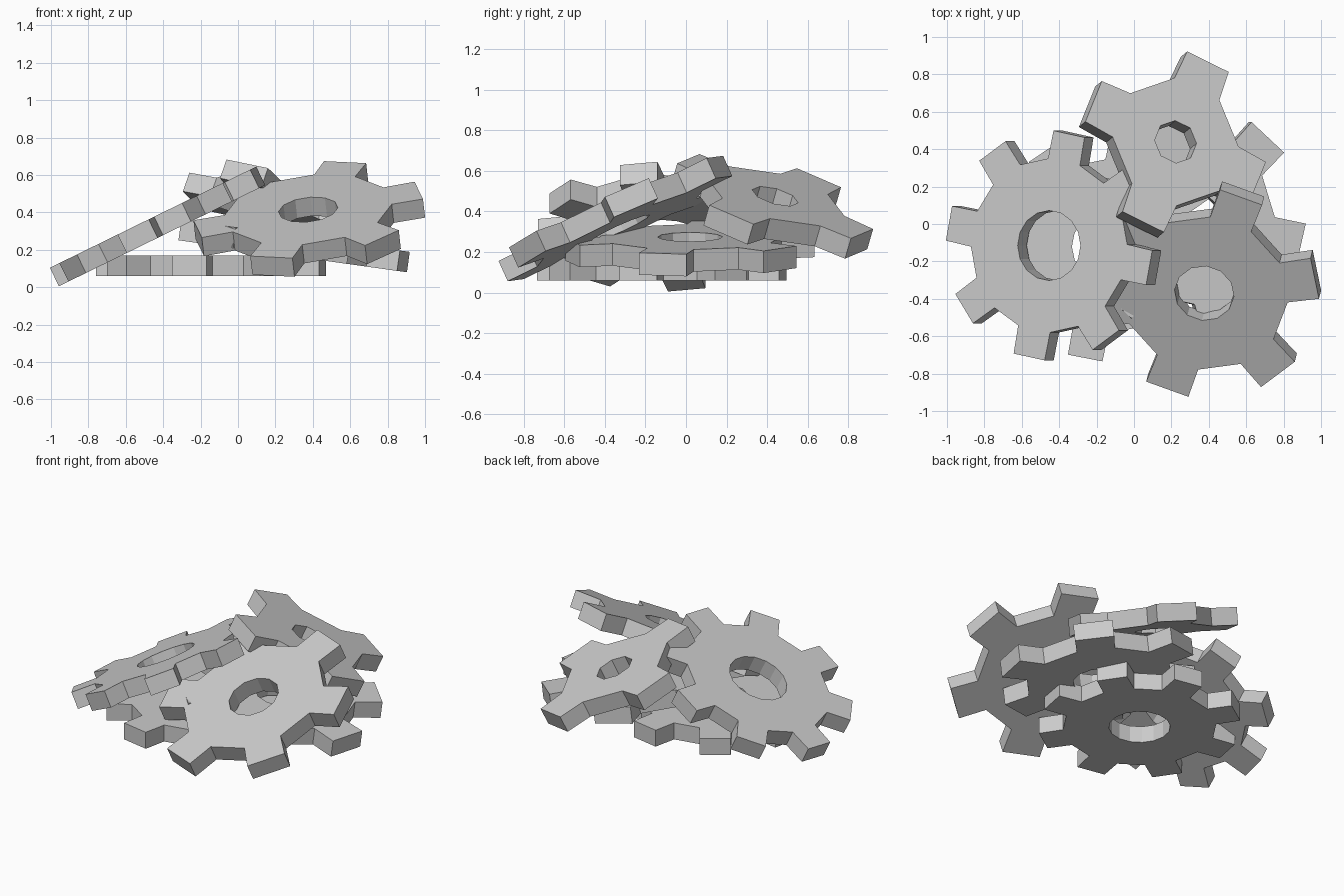
import bpy
import bmesh
from math import cos, sin, radians
from mathutils import Matrix, Vector

THICKNESS = 0.11

cube = bpy.data.objects.get("Cube")
if cube:
    bpy.data.objects.remove(cube, do_unlink=True)

# One plain grey for every gear
grey = bpy.data.materials.new("plain_grey")
grey.use_nodes = True
colour = (0.6, 0.6, 0.6, 1.0)
grey.diffuse_color = colour
grey.node_tree.nodes["Principled BSDF"].inputs["Base Color"].default_value = colour


def polar(radius, degrees):
    return Vector((radius * cos(radians(degrees)), radius * sin(radians(degrees)), 0))


def make_gear(name, teeth, tip, root, hole, tip_half, root_half, centre, slope, heading):
    """Gear with a bore; slope is (dz/dx, dz/dy), heading aims the first tooth."""
    bm = bmesh.new()
    # Each tooth has root, tip, tip and root corners, paired with bore corners
    outer, inner = [], []
    for i in range(teeth):
        mid = 360 * i / teeth
        for radius, offset in ((root, -root_half), (tip, -tip_half),
                               (tip, tip_half), (root, root_half)):
            outer.append(bm.verts.new(polar(radius, mid + offset)))
        for side in (-1, 1):
            inner.append(bm.verts.new(polar(hole, mid + side * 90 / teeth)))
    for i in range(teeth):
        a, b, c, d = outer[4 * i:4 * i + 4]
        h0, h1 = inner[2 * i], inner[2 * i + 1]
        after = (i + 1) % teeth
        bm.faces.new((a, b, c, d))
        bm.faces.new((a, d, h1, h0))
        bm.faces.new((d, outer[4 * after], inner[2 * after], h1))
    # Give the flat outline its thickness, centred on the gear's plane
    flat = bm.faces[:]
    result = bmesh.ops.extrude_face_region(bm, geom=flat, use_keep_orig=True)
    top = [v for v in result["geom"] if isinstance(v, bmesh.types.BMVert)]
    bmesh.ops.translate(bm, verts=top, vec=(0, 0, THICKNESS))
    bmesh.ops.translate(bm, verts=bm.verts[:], vec=(0, 0, -THICKNESS / 2))
    bmesh.ops.recalc_face_normals(bm, faces=bm.faces[:])

    # Lean the gear onto its plane
    normal = Vector((-slope[0], -slope[1], 1)).normalized()
    along = polar(1, heading)
    along.z = slope[0] * along.x + slope[1] * along.y
    along.normalize()
    across = normal.cross(along)
    turn = Matrix((along, across, normal)).transposed().to_4x4()
    mesh = bpy.data.meshes.new(name)
    bm.to_mesh(mesh)
    bm.free()
    mesh.materials.append(grey)
    gear = bpy.data.objects.new(name, mesh)
    gear.matrix_world = Matrix.Translation(centre) @ turn
    bpy.context.collection.objects.link(gear)


# Tooth count, radii and half angles for each gear pattern
LARGE = (8, 0.615, 0.465, 0.187, 8.8, 12)
MEDIUM = (6, 0.617, 0.45, 0.16, 11.2, 15)
SMALL = (4, 0.513, 0.355, 0.118, 14.2, 22.5)

make_gear("flat_base_gear", *LARGE, (-0.145, -0.12, 0.115), (0, 0), 79)
make_gear("lower_left_gear", *MEDIUM, (0.30, 0.02, 0.22), (-0.14, 0), -13)
make_gear("right_leaning_gear", *LARGE, (-0.43, -0.115, 0.325), (0.49, 0), 167.5)
make_gear("front_leaning_gear", *MEDIUM, (0.381, -0.348, 0.365), (0.114, 0.451), 7.6)
make_gear("back_leaning_gear", *SMALL, (0.205, 0.425, 0.425), (-0.35, -0.29), 68)
